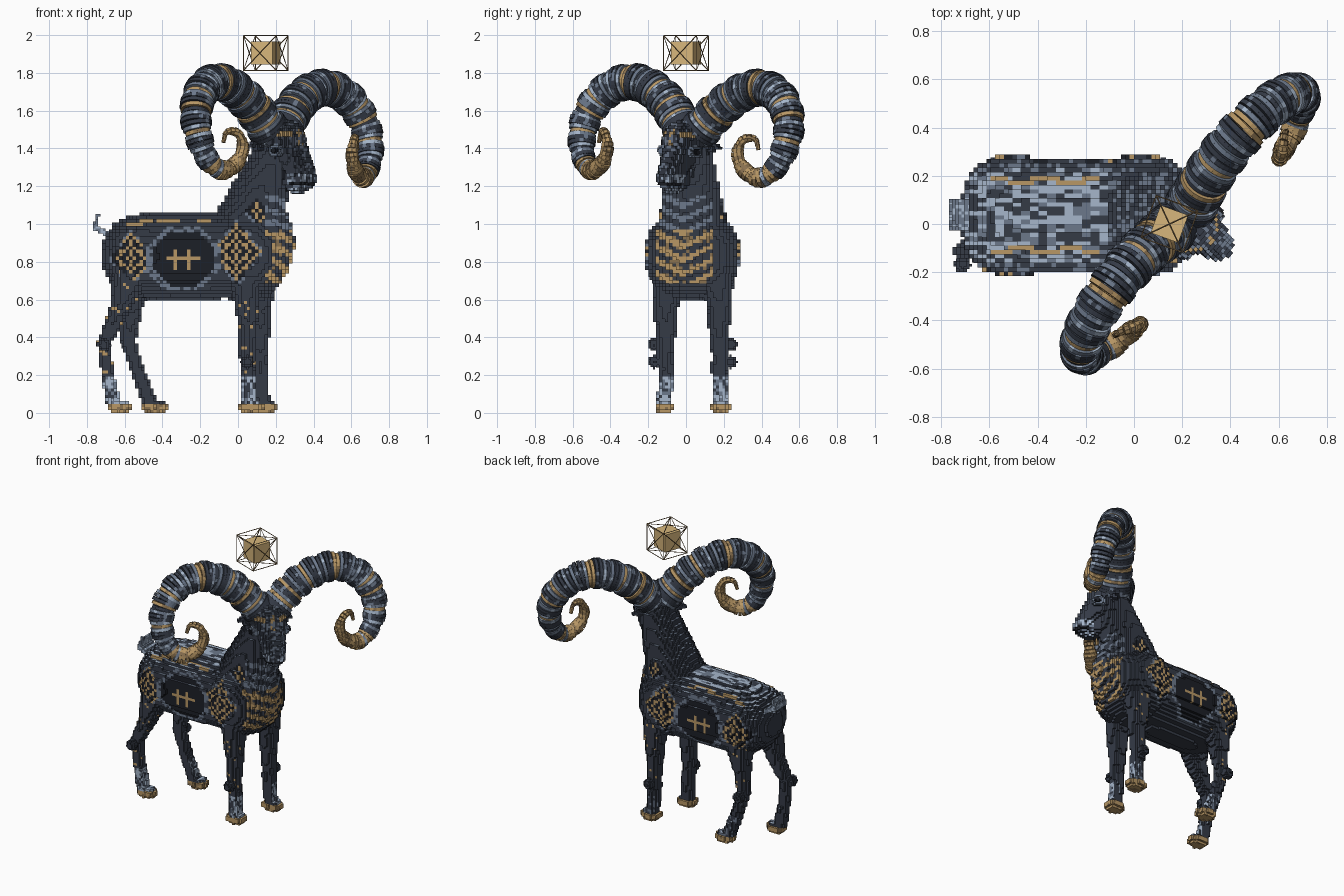
import bpy, bmesh, math, random
from mathutils import Vector, Matrix, noise
from itertools import product

random.seed(4)
if "Cube" in bpy.data.objects:
    bpy.data.objects.remove(bpy.data.objects["Cube"], do_unlink=True)

# Palette
SLATE, BLACK, STEEL, PALE, GOLD, BRONZE, BRIGHT = range(7)
palette = {
    "dark slate": (0.035, 0.043, 0.062), "near black": (0.012, 0.014, 0.02),
    "steel blue": (0.15, 0.19, 0.26), "pale blue": (0.38, 0.47, 0.6),
    "gold": (0.48, 0.31, 0.13), "bronze": (0.25, 0.165, 0.08), "bright gold": (0.68, 0.47, 0.2),
}
materials = []
for label, rgb in palette.items():
    mat = bpy.data.materials.new(label)
    mat.use_nodes = True
    mat.diffuse_color = (*rgb, 1)
    mat.node_tree.nodes["Principled BSDF"].inputs["Base Color"].default_value = (*rgb, 1)
    materials.append(mat)


def add_object(name, mesh, matrix=Matrix()):
    for mat in materials:
        mesh.materials.append(mat)
    ob = bpy.data.objects.new(name, mesh)
    ob.matrix_world = matrix
    bpy.context.collection.objects.link(ob)
    return ob


# Solid shapes to be filled with blocks: (inside test, low corner, high corner)
def ball(c, r, p=2, px=2):
    c, r, power = Vector(c), Vector(r), (px, p, p)
    return (lambda v: sum(abs((v[i] - c[i]) / r[i]) ** power[i] for i in range(3)) <= 1), c - r, c + r


def limb(a, ra, b, rb):
    a, b = Vector(a), Vector(b)
    axis, big = b - a, Vector((1, 1, 1)) * max(ra, rb)

    def inside(v):
        t = min(1, max(0, (v - a).dot(axis) / axis.length_squared))
        return (v - a - axis * t).length <= ra + (rb - ra) * t
    return inside, Vector(map(min, a, b)) - big, Vector(map(max, a, b)) + big


SIDES = [Vector(n) for n in ((1, 0, 0), (-1, 0, 0), (0, 1, 0), (0, -1, 0), (0, 0, 1), (0, 0, -1))]


def blocks(name, shapes, paint, size=0.016, matrix=Matrix()):
    """Fill the shapes with cubic blocks and keep the outside faces."""
    filled = set()
    for inside, low, high in shapes:
        spans = [range(math.floor(low[i] / size), math.ceil(high[i] / size)) for i in range(3)]
        for cell in product(*spans):
            if cell not in filled and inside((Vector(cell) + Vector((.5, .5, .5))) * size):
                filled.add(cell)
    index, faces, colours = {}, [], []
    for cell in sorted(filled):
        centre = Vector(cell) + Vector((.5, .5, .5))
        for n in SIDES:
            if tuple(int(c + d) for c, d in zip(cell, n)) in filled:
                continue
            u = Vector((n.y, n.z, n.x))
            w = n.cross(u)
            ring = [centre + (n + u * a + w * b) / 2 for a, b in ((1, 1), (-1, 1), (-1, -1), (1, -1))]
            faces.append([index.setdefault(tuple(round(x) for x in q), len(index)) for q in ring])
            colours.append(paint(centre * size, n))
    mesh = bpy.data.meshes.new(name)
    mesh.from_pydata([Vector(q) * size for q in index], [], faces)
    mesh.polygons.foreach_set("material_index", colours)
    return add_object(name, mesh, matrix)


MID = 0.035  # centre plane of the body
CELL = 0.018  # block size of the body


# Painted patterns of the body
def lattice(v, cx, cz, a, b):
    dx, dz = abs(v.x - cx), abs(v.z - cz)
    edge = dx / a + dz / b
    if edge > 1.15:
        return None
    if edge > 1.02:
        return STEEL if random.random() < 0.6 else SLATE
    i, k = round(dx / CELL), round(dz / CELL)
    return GOLD if (i + k) % 3 == 1 or (i + k) % 3 == 2 and i % 3 == 0 else BLACK


def paint_body(v, n):
    side = abs(v.y - MID)
    across = abs(v.y + 0.01)
    if v.x > 0.15 and across < 0.15 and 0.69 < v.z < 1.15:
        if (v.z - 0.5 * across) % 0.072 < 0.031:
            return GOLD if v.z < 0.98 else STEEL
        return BRONZE if random.random() < 0.2 and v.z < 0.98 else SLATE
    wave = 0.145 + 0.01 * math.sin(v.x * 30)
    if abs(side - wave) < 0.011 and -0.6 < v.x < -0.15 and v.z > 0.94:
        return GOLD
    if n.z > 0 and v.z > 0.9:
        if side < 0.19 and v.x < -0.1:
            patch = noise.cell(Vector((v.x / CELL / 2, v.y / CELL, 0)))
            return (PALE, SLATE, PALE, STEEL, SLATE)[int(abs(patch) * 25) % 5]
        return random.choice((STEEL, SLATE, SLATE))
    if side > 0.1:
        dx, dz = abs(v.x + 0.29), abs(v.z - 0.815)
        octagon = max(dx * 0.88, dz, (dx + dz) * 0.68)
        if octagon < 0.145:
            bars = abs(dx - 0.036) < 0.0095 and dz < 0.055 or dz < 0.0095 and dx < 0.09
            return GOLD if bars else BLACK
        if octagon < 0.175:
            return STEEL if random.random() < 0.75 else SLATE
        for spot in ((-0.565, 0.815, 0.11, 0.14), (-0.005, 0.85, 0.125, 0.16), (0.1, 1.065, 0.065, 0.065)):
            colour = lattice(v, *spot)
            if colour is not None:
                return colour
    return SLATE


blocks("body", [
    ball((-0.5, MID, 0.835), (0.22, 0.25, 0.21), 2.2, 2.6),
    ball((-0.28, MID, 0.83), (0.4, 0.235, 0.23), 2.3, 5),
    ball((0.03, MID, 0.84), (0.23, 0.252, 0.245), 2.2, 2.5),
    ball((0.15, 0, 0.9), (0.15, 0.16, 0.23)),
    limb((0.04, MID, 0.96), 0.19, (0.2, 0.025, 1.38), 0.115),
], paint_body, CELL)

tail_strands = [-0.01 + 0.025 * k for k in range(5)]
blocks("tail", [limb((-0.68, y, 0.94), 0.018, (-0.755, y, 0.98), 0.016) for y in tail_strands]
       + [limb((-0.755, y, 0.98), 0.016, (-0.74, y, 1.05), 0.007) for y in tail_strands],
       lambda v, n: random.choice((STEEL, STEEL, PALE)), 0.013)


# Legs, each a chain of tapered limbs above a hoof
def paint_leg(v, n):
    outward = n.y * (v.y - MID) > 0
    if v.z < 0.05:
        return random.choice((GOLD, GOLD, GOLD, BRONZE))
    if v.z < 0.2 and (n.x > 0 or n.z > 0 or outward and n.y < 0):
        return random.choice((PALE, PALE, STEEL, SLATE))
    if v.z < 0.2 and outward:
        return random.choice((STEEL, SLATE, SLATE))
    if outward and random.random() < 0.06:
        return GOLD
    return SLATE


FRONT = ((0, 0.72, 0.09), (0.01, 0.5, 0.055), (0.01, 0.25, 0.04), (0.02, 0.06, 0.04))
NEAR_REAR = ((0.1, 0.76, 0.11), (0.04, 0.56, 0.055), (-0.05, 0.37, 0.036), (-0.03, 0.2, 0.034), (0, 0.06, 0.04))
FAR_REAR = ((-0.06, 0.76, 0.11), (-0.09, 0.56, 0.055), (-0.11, 0.38, 0.038), (-0.06, 0.22, 0.035), (0, 0.06, 0.04))
for name, x, side, chain, knob in (
        ("front_leg_right", 0.04, -1, FRONT, 0.27), ("front_leg_left", 0.11, 1, FRONT, 0.27),
        ("rear_leg_right", -0.66, -1, NEAR_REAR, 0.36), ("rear_leg_left", -0.47, 1, FAR_REAR, 0.36)):
    y = MID + side * 0.15
    shapes = [limb((x + a[0], y - side * a[2] * 0.3, a[1]), a[2], (x + b[0], y, b[1]), b[2])
              for a, b in zip(chain, chain[1:])]
    shapes.append(ball((x + 0.03, y, 0.032), (0.066, 0.05, 0.032), 2.4, 2.4))
    blocks(name, shapes, paint_leg)
    joint = min(chain, key=lambda j: abs(j[1] - knob))
    blocks(name + "_knob", [ball((x + joint[0], y + side * 0.052, knob), (0.034,) * 3)],
           lambda v, n: SLATE, 0.011)

# Head, turned and slightly tilted
HEAD = (Matrix.Translation((0.2, 0.025, 1.4)) @ Matrix.Rotation(math.radians(-40), 4, 'Z')
        @ Matrix.Rotation(-0.035, 4, 'X'))


def paint_head(v, n):
    if v.x > 0.05 and abs(v.y) > 0.04 and 0.06 < v.z < 0.09:
        return GOLD
    if abs(v.y) < 0.02 and v.x > 0.06 and 0.02 < v.z < 0.11:
        return random.choice((GOLD, STEEL))
    if v.x > 0.14 and -0.2 < v.z < -0.182:
        return BLACK
    if v.x > 0.12 and v.z < -0.13 and n.z >= 0:
        return random.choice((PALE, STEEL, STEEL, SLATE, SLATE))
    if v.x > 0.05 and abs(v.y) < 0.075 and (n.x > 0 or n.z > 0):
        return random.choice((STEEL, STEEL, SLATE, SLATE, SLATE))
    return SLATE


head_shapes = [ball((0.05, 0, 0.03), (0.12, 0.115, 0.125)),
               limb((0.08, 0.01, 0), 0.095, (0.185, 0.015, -0.155), 0.066),
               limb((0.02, 0, -0.1), 0.08, (0.155, 0.01, -0.205), 0.042)]
for side in (-1, 1):
    head_shapes.append(limb((0, side * 0.08, 0), 0.035, (-0.03, side * 0.16, 0.01), 0.015))
blocks("head", head_shapes, paint_head, 0.015, HEAD)
for side, label in ((-1, "right"), (1, "left")):
    blocks("eye_rim_" + label, [ball((0.09, side * 0.1, -0.015), (0.045, 0.028, 0.035))],
           lambda v, n: STEEL, 0.011, HEAD)
    blocks("eye_" + label, [ball((0.095, side * 0.11, -0.015), (0.03, 0.028, 0.022))],
           lambda v, n: BLACK, 0.008, HEAD)

# Horn centre line: forward, outward, up, radius
HORN = [Vector(p) for p in (
    (0, .03, .07, .105), (-.03, .195, .235, .1), (-.04, .36, .325, .096), (-.03, .51, .33, .092),
    (-.005, .63, .26, .088), (.03, .7, .14, .08), (.065, .7, .01, .07), (.09, .655, -.09, .057),
    (.12, .58, -.135, .05), (.14, .495, -.1, .041), (.15, .45, -.02, .032),
    (.14, .475, .06, .023), (.106, .53, .07, .016), (.1, .55, .02, .01))]


def horn_samples(step=0.02):
    pts = [HORN[0] * 2 - HORN[1]] + HORN + [HORN[-1] * 2 - HORN[-2]]
    out, last = [], None
    for a, b, c, d in zip(pts, pts[1:], pts[2:], pts[3:]):
        for k in range(80):
            t = k / 80
            p = (b * 2 + (c - a) * t + (a * 2 - b * 5 + c * 4 - d) * t * t
                 + (b * 3 - a - c * 3 + d) * t ** 3) / 2
            if last is None or (p.xyz - last.xyz).length >= step:
                out.append(p)
                last = p
    return out


def horn_colour(i, along, out):
    if along > 0.72:
        return random.choice((GOLD, GOLD, BRONZE))
    if i % 10 == 5 or i % 15 == 9:
        return GOLD if random.random() < 0.8 else BRONZE
    lit = out.x > 0.3 and along > 0.35
    if i % 5 in (1, 4):
        return PALE if random.random() < (0.5 if lit else 0.12) else STEEL
    if random.random() < (0.3 if lit else 0.12):
        return STEEL
    return SLATE


def horn(name, side):
    """Rings of small blocks that swell and narrow along the curve."""
    samples = horn_samples()
    bm = bmesh.new()
    swell = (0.88, 0.99, 1.06, 1.06, 0.98)
    for i, p in enumerate(samples):
        ahead, behind = samples[min(i + 1, len(samples) - 1)].xyz, samples[max(i - 1, 0)].xyz
        tangent = (ahead - behind).normalized()
        across = tangent.cross(Vector((1, 0, 0.2))).normalized()
        third = tangent.cross(across)
        r = p.w * swell[i % 5]
        count = max(8, round(math.tau * r / 0.022))
        for k in range(count):
            a = math.tau * k / count
            out = across * math.cos(a) + third * math.sin(a)
            depth = min(0.03, r * 0.8)
            rot = Matrix((out, tangent.cross(out), tangent)).transposed().to_4x4()
            size = Matrix.Diagonal((depth, math.tau * r / count, 0.021, 1))
            m = Matrix.Translation(p.xyz + out * (r - depth / 2)) @ rot @ size
            cube = bmesh.ops.create_cube(bm, size=1, matrix=m)["verts"]
            colour = horn_colour(i, i / len(samples), out)
            for f in {f for vert in cube for f in vert.link_faces}:
                f.material_index = colour
    if side < 0:
        bmesh.ops.scale(bm, vec=(1, -1, 1), verts=bm.verts)
        bmesh.ops.reverse_faces(bm, faces=bm.faces)
    mesh = bpy.data.meshes.new(name)
    bm.to_mesh(mesh)
    bm.free()
    add_object(name, mesh, HEAD)


horn("horn_left", 1)
horn("horn_right", -1)

# Floating cube inside a braced wire frame
PLACE = Matrix.Translation((0.147, 0, 1.905)) @ Matrix.Rotation(math.radians(-20), 4, 'Z')
for name, size, colour in (("floating_cube", 0.122, BRIGHT), ("cube_frame", 0.185, BRONZE)):
    bm = bmesh.new()
    bmesh.ops.create_cube(bm, size=size)
    if name == "cube_frame":
        bmesh.ops.poke(bm, faces=bm.faces)
    for f in bm.faces:
        f.material_index = colour
    mesh = bpy.data.meshes.new(name)
    bm.to_mesh(mesh)
    bm.free()
    ob = add_object(name, mesh, PLACE)
    if name == "cube_frame":
        wire = ob.modifiers.new("struts", 'WIREFRAME')
        wire.thickness = 0.006
        wire.offset = 0
